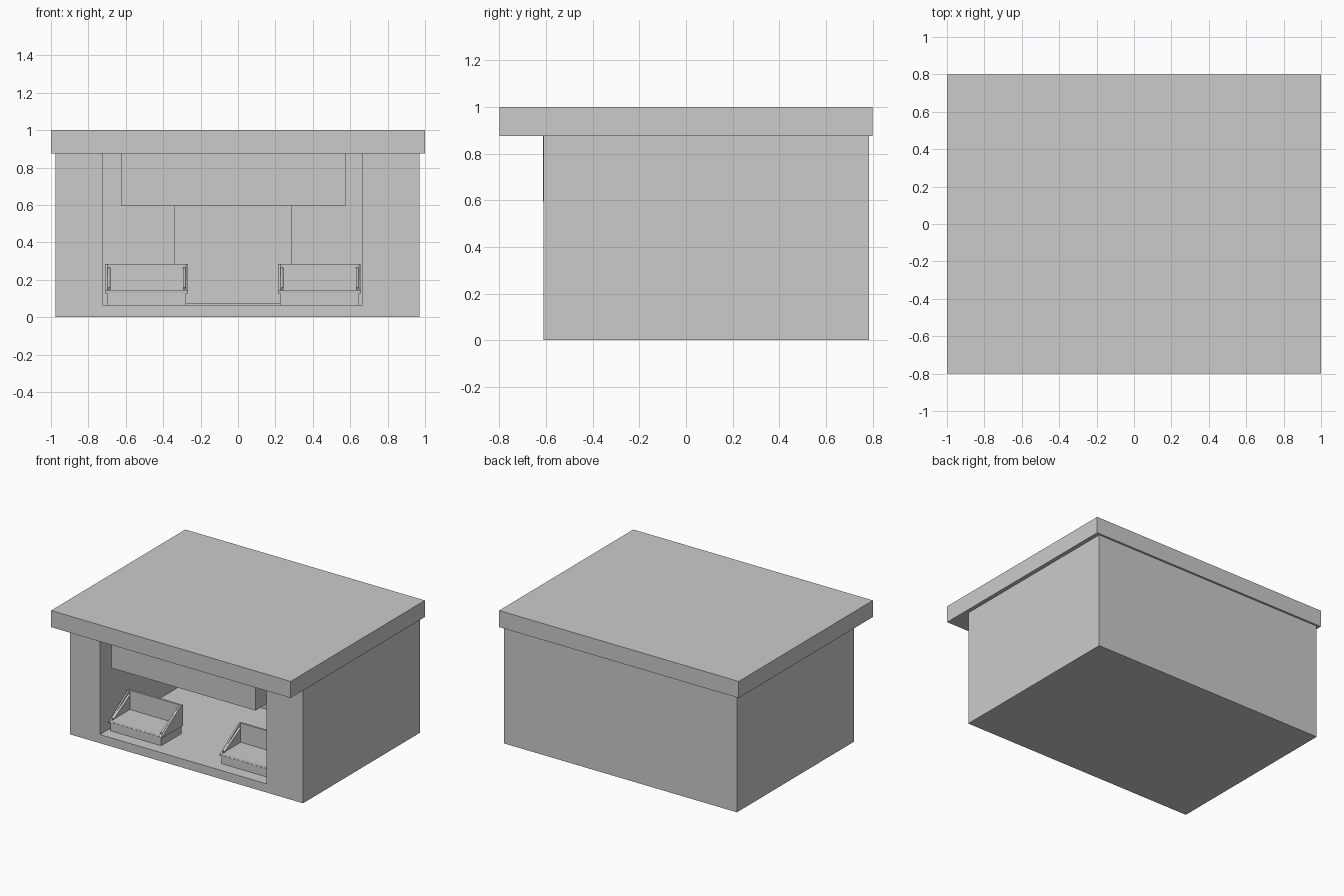
import bpy, bmesh
from mathutils import Vector

if "Cube" in bpy.data.objects:
    bpy.data.objects.remove(bpy.data.objects["Cube"])


def make_object(name, bm):
    bmesh.ops.recalc_face_normals(bm, faces=bm.faces)
    mesh = bpy.data.meshes.new(name)
    bm.to_mesh(mesh)
    bm.free()
    ob = bpy.data.objects.new(name, mesh)
    bpy.context.collection.objects.link(ob)
    return ob


def box(name, x0, x1, y0, y1, z0, z1):
    bm = bmesh.new()
    bmesh.ops.create_cube(bm, size=1)
    for v in bm.verts:
        v.co = Vector(((x0 + x1) / 2 + v.co.x * (x1 - x0),
                       (y0 + y1) / 2 + v.co.y * (y1 - y0),
                       (z0 + z1) / 2 + v.co.z * (z1 - z0)))
    return make_object(name, bm)


def extrude_x(name, profile, x0, x1):
    # closed (y, z) profile swept along x
    bm = bmesh.new()
    face = bm.faces.new([bm.verts.new((x0, y, z)) for y, z in profile])
    res = bmesh.ops.extrude_face_region(bm, geom=[face])
    verts = [g for g in res["geom"] if isinstance(g, bmesh.types.BMVert)]
    bmesh.ops.translate(bm, verts=verts, vec=(x1 - x0, 0, 0))
    return make_object(name, bm)


def rod(name, a, b, radius):
    a, b = Vector(a), Vector(b)
    bm = bmesh.new()
    bmesh.ops.create_cone(bm, cap_ends=True, segments=12, radius1=radius,
                          radius2=radius, depth=(b - a).length)
    rot = (b - a).to_track_quat('Z', 'Y')
    for v in bm.verts:
        v.co = rot @ v.co + (a + b) / 2
    return make_object(name, bm)


# Flat overhanging roof
box("roof", -1, 1, -0.8, 0.8, 0.875, 1)

# Building shell with the open shop front cut out
shell = box("building_shell", -0.975, 0.97, -0.61, 0.785, 0, 0.876)
cutter = box("opening_cutter", -0.725, 0.665, -0.9, 0.385, 0.065, 1.1)
mod = shell.modifiers.new("opening", 'BOOLEAN')
mod.operation = 'DIFFERENCE'
mod.solver = 'EXACT'
mod.object = cutter
cutter.hide_render = True
cutter.hide_set(True)

# Header hanging in the opening and panel on the rear wall
box("header_box", -0.625, 0.575, -0.613, -0.4, 0.595, 0.876)
box("rear_panel", -0.34, 0.29, 0.37, 0.386, 0.07, 0.75)

# Two low display bins with sloping sides
for side, x0 in (("left", -0.71), ("right", 0.215)):
    x1 = x0 + 0.443
    front, back = -0.526, -0.276
    box(side + "_bin_base", x0 + 0.01, x1 - 0.01, front + 0.006, back - 0.004,
        0.066, 0.135)
    box(side + "_bin_floor", x0, x1, front, back, 0.127, 0.14)
    box(side + "_bin_back", x0, x1, back - 0.016, back, 0.135, 0.285)
    slope = [(front, 0.135), (back, 0.135), (back, 0.285), (back - 0.03, 0.285)]
    for end, a in (("left", x0), ("right", x1 - 0.012)):
        extrude_x(f"{side}_bin_{end}_side", slope, a, a + 0.012)
    for end, x in (("left", x0 + 0.02), ("right", x1 - 0.02)):
        rod(f"{side}_bin_{end}_rail", (x, front + 0.02, 0.152),
            (x, back - 0.035, 0.26), 0.008)
    rod(side + "_bin_front_lip", (x0, front + 0.004, 0.136),
        (x1, front + 0.004, 0.136), 0.006)
